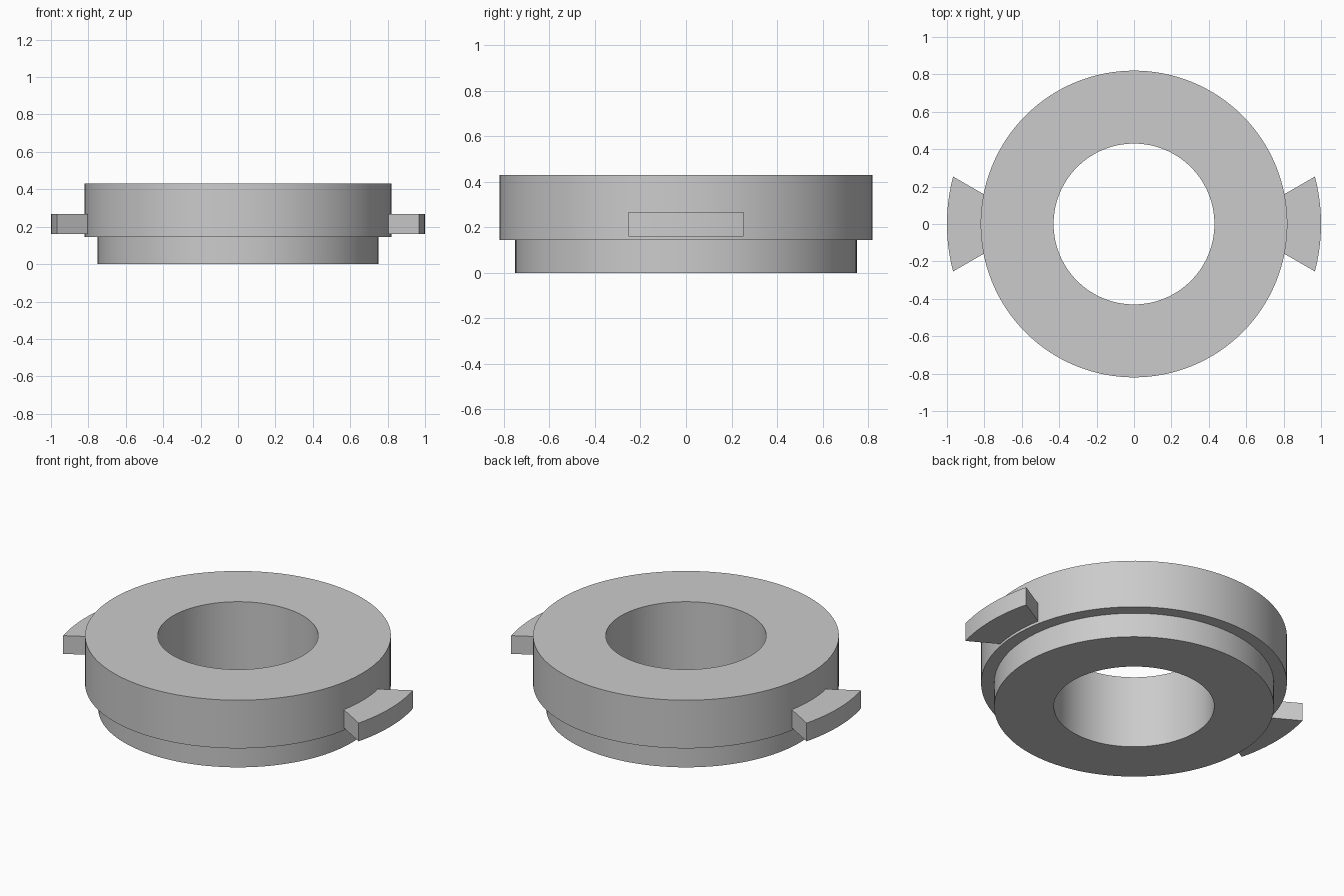
import bpy, bmesh
from math import sin, cos, tan, pi, radians, sqrt, atan2

cube = bpy.data.objects.get("Cube")
if cube:
    bpy.data.objects.remove(cube, do_unlink=True)

SEGMENTS = 128
BORE, HUB, RIM, TAB = 0.43, 0.75, 0.82, 1.0

# Plain grey material
grey = bpy.data.materials.new("plain grey")
grey.use_nodes = True
colour = (0.6, 0.6, 0.6, 1)
grey.diffuse_color = colour
grey.node_tree.nodes["Principled BSDF"].inputs["Base Color"].default_value = colour


def finish(name, bm):
    bmesh.ops.recalc_face_normals(bm, faces=bm.faces)
    mesh = bpy.data.meshes.new(name)
    bm.to_mesh(mesh)
    bm.free()
    obj = bpy.data.objects.new(name, mesh)
    mesh.materials.append(grey)
    bpy.context.collection.objects.link(obj)
    bpy.ops.object.select_all(action='DESELECT')
    obj.select_set(True)
    bpy.context.view_layer.objects.active = obj
    bpy.ops.object.shade_smooth_by_angle(angle=radians(30))
    return obj


# Stepped ring: closed radial profile swept around z
def lathe(name, profile):
    bm = bmesh.new()
    rings = []
    for i in range(SEGMENTS):
        a = 2 * pi * i / SEGMENTS
        rings.append([bm.verts.new((r * cos(a), r * sin(a), z)) for r, z in profile])
    n = len(profile)
    for i in range(SEGMENTS):
        p, q = rings[i], rings[(i + 1) % SEGMENTS]
        for j in range(n):
            k = (j + 1) % n
            bm.faces.new((p[j], q[j], q[k], p[k]))
    return finish(name, bm)


lathe("stepped_ring", [(BORE, 0), (HUB, 0), (HUB, 0.145), (RIM, 0.145),
                       (RIM, 0.43), (BORE, 0.43)])


# Locking tab: outline between two arcs with sides flaring at 30 degrees
def flare_angle(radius, apex=0.528, flare=radians(30)):
    along = -apex * cos(flare) + sqrt(radius ** 2 - (apex * sin(flare)) ** 2)
    return atan2(along * sin(flare), apex + along * cos(flare))


def arc(radius, steps=12):
    half = flare_angle(radius)
    angles = [half * (2 * i / steps - 1) for i in range(steps + 1)]
    return [(radius * cos(a), radius * sin(a)) for a in angles]


def tab(name, side, bottom=0.16, top=0.268):
    bm = bmesh.new()
    outline = arc(TAB) + arc(RIM - 0.01)[::-1]
    face = bm.faces.new([bm.verts.new((side * x, y, bottom)) for x, y in outline])
    result = bmesh.ops.extrude_face_region(bm, geom=[face], use_keep_orig=True)
    raised = [v for v in result["geom"] if isinstance(v, bmesh.types.BMVert)]
    bmesh.ops.translate(bm, verts=raised, vec=(0, 0, top - bottom))
    return finish(name, bm)


for side, name in ((1, "left_tab"), (-1, "right_tab")):
    tab(name, side)
